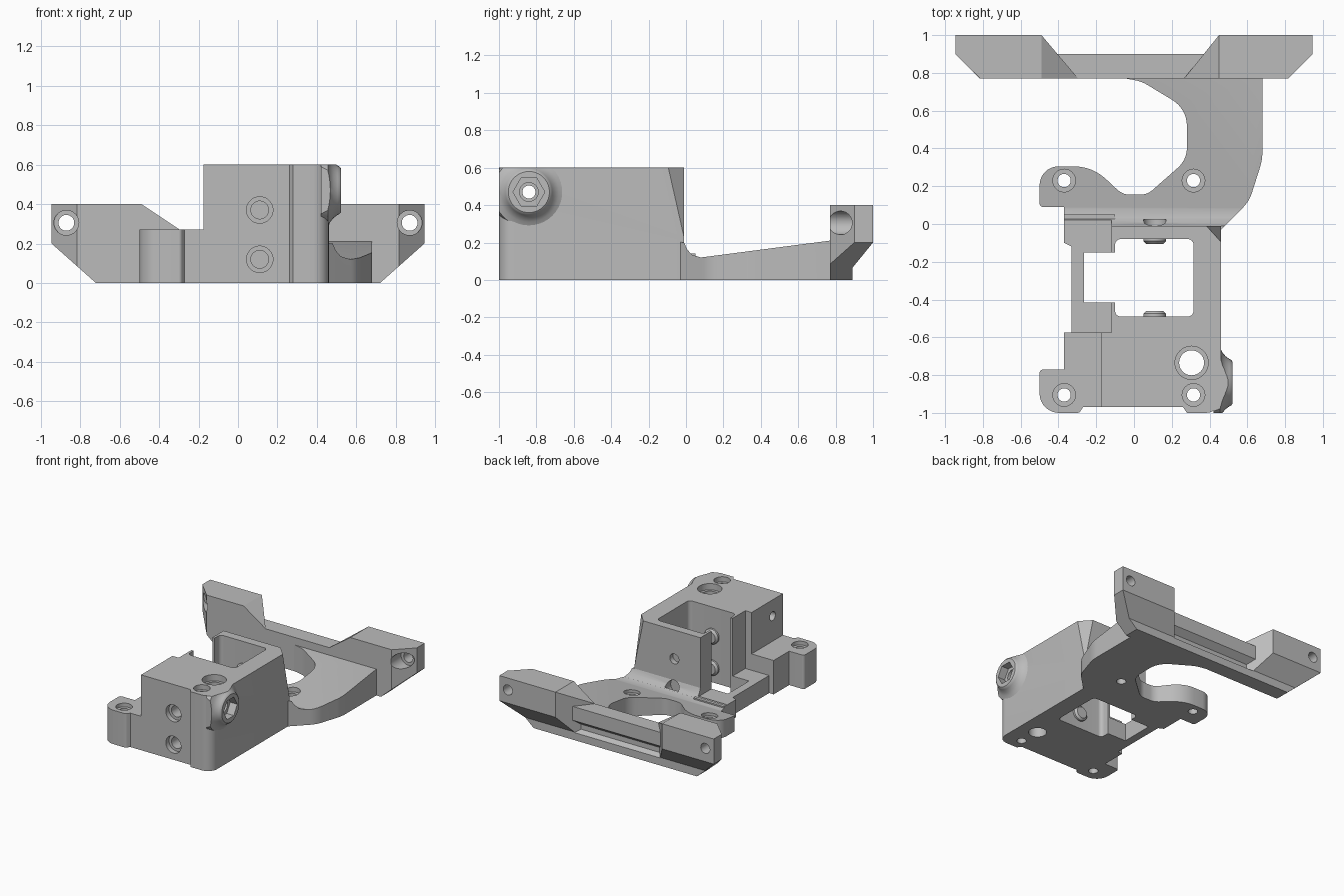
import bpy, bmesh, math
from mathutils import Vector

if "Cube" in bpy.data.objects:
    bpy.data.objects.remove(bpy.data.objects["Cube"])

grey = bpy.data.materials.new("light grey plastic")
grey.use_nodes = True
grey.diffuse_color = (0.5, 0.5, 0.5, 1)
grey.node_tree.nodes["Principled BSDF"].inputs["Base Color"].default_value = (0.5, 0.5, 0.5, 1)


def place(axis, a, b, h):
    """Plan point (a, b) at height h along the given axis."""
    return {"x": (h, a, b), "y": (a, h, b), "z": (a, b, h)}[axis]


def finish(name, bm):
    bmesh.ops.recalc_face_normals(bm, faces=bm.faces)
    mesh = bpy.data.meshes.new(name)
    bm.to_mesh(mesh)
    bm.free()
    obj = bpy.data.objects.new(name, mesh)
    bpy.context.collection.objects.link(obj)
    return obj


def rounded(points):
    """Replace each corner (a, b, radius) with an arc."""
    out = []
    for i, p in enumerate(points):
        c = Vector(p[:2])
        if len(p) == 2:
            out.append(c)
            continue
        u = Vector(points[i - 1][:2]) - c
        v = Vector(points[(i + 1) % len(points)][:2]) - c
        half = u.angle(v) / 2
        t = min(p[2] / math.tan(half), 0.49 * u.length, 0.49 * v.length)
        r = t * math.tan(half)
        u, v = u.normalized(), v.normalized()
        centre = c + (u + v).normalized() * (r / math.sin(half))
        d0, d1 = c + u * t - centre, c + v * t - centre
        sweep = math.atan2(d0.x * d1.y - d0.y * d1.x, d0.dot(d1))
        start = math.atan2(d0.y, d0.x)
        for k in range(9):
            ang = start + sweep * k / 8
            out.append(centre + r * Vector((math.cos(ang), math.sin(ang))))
    return out


def prism(name, points, axis, lo, hi):
    bm = bmesh.new()
    pts = rounded(points)
    ends = [[bm.verts.new(place(axis, p[0], p[1], h)) for p in pts] for h in (lo, hi)]
    for ring in ends:
        bm.faces.new(ring)
    n = len(pts)
    for i in range(n):
        j = (i + 1) % n
        bm.faces.new((ends[0][i], ends[0][j], ends[1][j], ends[1][i]))
    return finish(name, bm)


def rect(a0, a1, b0, b1, r=None):
    corners = [(a0, b0), (a1, b0), (a1, b1), (a0, b1)]
    return [c + (r,) for c in corners] if r else corners


def lathe(name, axis, a, b, profile, sides=40):
    """Solid of revolution from (height, radius) pairs."""
    bm = bmesh.new()
    rings = []
    for h, r in profile:
        rings.append([bm.verts.new(place(axis, a + r * math.cos(2 * math.pi * k / sides),
                                         b + r * math.sin(2 * math.pi * k / sides), h))
                      for k in range(sides)])
    for low, up in zip(rings, rings[1:]):
        for k in range(sides):
            m = (k + 1) % sides
            bm.faces.new((low[k], low[m], up[m], up[k]))
    bm.faces.new(rings[0])
    bm.faces.new(rings[-1])
    return finish(name, bm)


def hole(axis, a, b, r, lo, hi, sides=40):
    return lathe("hole_cutter", axis, a, b, [(lo, r), (hi, r)], sides)


def cutter(points, axis, lo, hi):
    return prism("shape_cutter", points, axis, lo, hi)


# Tall housing
housing = prism("tall_housing", [
    (-.175, -.97), (.26, -.97), (.28, -1), (.46, -1, .08), (.46, -.01),
    (-.12, -.01), (-.12, -.575), (-.175, -.575)], "z", 0, .6)

# Low ledge with the front left mounting ear
ledge = prism("front_left_ledge", [
    (-.5, -1, .12), (-.29, -1, .02), (-.27, -.97), (-.16, -.97), (-.16, -.575),
    (-.37, -.575), (-.37, -.77), (-.5, -.77, .02)], "z", 0, .27)

# Low floor beside the pocket
floor = prism("side_floor", [
    (-.33, -.6), (-.1, -.6), (-.1, .05), (-.37, .05), (-.37, -.1), (-.33, -.12)], "z", 0, .14)

# Curved arm that carries the rear mounting points
arm = prism("rear_arm", [
    (-.37, -.03), (.46, -.03), (.61, .12, .2), (.68, .34, .3), (.68, .78), (-.1, .78),
    (.04, .755, .2), (.28, .61, .16), (.28, .34, .14), (.07, .155, .1), (-.06, .155, .1),
    (-.22, .305, .25), (-.5, .305, .1), (-.5, .09, .02), (-.37, .09)], "z", 0, .4)
arm_cuts = [
    cutter([(-.1, .21), (-.01, .2), (.005, .165), (.03, .135), (.08, .12), (.77, .21),
            (.9, .21), (.9, .6), (-.1, .6)], "x", -1, 1),
    cutter(rect(-.6, -.12, -.1, .02), "z", .14, .6)]

# Round boss on the right wall
boss = lathe("side_boss", "x", -.84, .47, [
    (.42, .2), (.455, .19), (.468, .16), (.485, .14), (.505, .125), (.515, .12), (.522, .11)])
boss_cuts = [cutter(rect(-1.2, 0, .6, .9), "x", 0, 1),
             cutter(rect(0, 1, -1.3, -1), "z", 0, 1)]

# Rear crossbar with a groove along its back
crossbar = prism("rear_crossbar", [
    (.77, 0), (.89, 0), (.89, .06), (.85, .08), (.85, .12), (.9, .16), (.9, .27), (.77, .27)],
    "x", -.5, .5)

# Raised end blocks of the crossbar
ends, end_cuts = [], []
under = [(.89, -.1), (.89, .065), (1.0, .2), (1.1, .2), (1.1, -.1)]
for s, side in ((1, "left"), (-1, "right")):
    top_in, low_in = .47 - .02 * s, .28 - .015 * s
    ends.append(prism(side + "_end_block", [
        (s * low_in, .77), (s * .815, .77), (s * .945, .9), (s * .945, 1), (s * top_in, 1)],
        "z", 0, .4))
    end_cuts.append(cutter([(s * .72, 0), (s * .945, .2), (s * 1.1, .2), (s * 1.1, -.1),
                            (s * .72, -.1)], "y", .5, 1.2))
    end_cuts.append(cutter([(s * top_in, .4), (s * low_in, .27), (s * .1, .27),
                            (s * .1, .6), (s * top_in, .6)], "y", .5, 1.2))
    end_cuts.append(hole("y", s * .87, .305, .04, .6, 1.2))
    end_cuts.append(hole("y", s * .87, .305, .063, .6, .9))
end_cuts.append(cutter(under, "x", -1.2, 1.2))

# Pocket through the housing, with its side opening
shared = [cutter(rect(-.1, .315, -.49, -.08, .03), "z", -.2, .9),
          cutter(rect(-.265, -.05, -.415, -.15), "z", -.2, .9)]

# Vertical mounting holes with wider mouths
for x, y, r, wide, mouth in ((-.37, -.905, .035, .06, .24), (.315, -.905, .035, .06, .56),
                             (-.37, .23, .035, .06, .11), (.315, .23, .035, .06, .11),
                             (.305, -.735, .066, .088, .55)):
    shared.append(hole("z", x, y, r, -.2, .9))
    shared.append(hole("z", x, y, wide, mouth, .9))

# Screw holes front and back
for z in (.12, .37):
    shared.append(hole("y", .11, z, .045, -1.2, -.7))
    shared.append(hole("y", .11, z, .067, -1.2, -.93))
shared.append(hole("y", .11, .37, .04, -.05, .2))
shared.append(hole("y", .11, .14, .06, -.05, .025))

# Cross bore through the boss
shared.append(hole("x", -.84, .47, .035, -.4, .8))
shared.append(hole("x", -.84, .47, .05, .41, .8))
shared.append(hole("x", -.84, .47, .085, .46, .8, 6))

# Tapered corner at the back of the housing
bm = bmesh.new()
tip = bm.verts.new((.465, -.005, .18))
lid = [bm.verts.new(p) for p in ((.37, .0, .62), (.47, -.11, .62), (.49, .02, .62))]
bm.faces.new(lid)
for i in range(3):
    bm.faces.new((lid[i], lid[(i + 1) % 3], tip))
corner = finish("shape_cutter", bm)

# Short pins on the pocket walls
pins = []
for z in (.12, .37):
    pins.append(lathe("front_pin", "y", .11, z, [(-.51, .06), (-.475, .06), (-.46, .045)]))
    pins.append(lathe("back_pin", "y", .11, z, [(-.075, .06), (-.09, .06), (-.105, .045)]))

# Cut every part and bake the result
jobs = [(housing, shared + [corner]), (ledge, shared), (floor, shared),
        (arm, arm_cuts + shared), (boss, boss_cuts + shared), (crossbar, [])]
jobs += [(e, end_cuts) for e in ends] + [(p, []) for p in pins]
for obj, cuts in jobs:
    for c in cuts:
        mod = obj.modifiers.new("cut", "BOOLEAN")
        mod.operation, mod.solver, mod.object = "DIFFERENCE", "EXACT", c
bpy.context.view_layer.update()
graph = bpy.context.evaluated_depsgraph_get()
baked = [bpy.data.meshes.new_from_object(o.evaluated_get(graph)) for o, _ in jobs]
for (obj, _), mesh in zip(jobs, baked):
    obj.modifiers.clear()
    obj.data = mesh
    mesh.materials.clear()
    mesh.materials.append(grey)
for c in [o for o in bpy.data.objects if "_cutter" in o.name]:
    bpy.data.objects.remove(c)

# Smooth the round surfaces only
bpy.ops.object.select_all(action="DESELECT")
for obj, _ in jobs:
    obj.select_set(True)
bpy.context.view_layer.objects.active = housing
bpy.ops.object.shade_smooth_by_angle(angle=math.radians(30))
